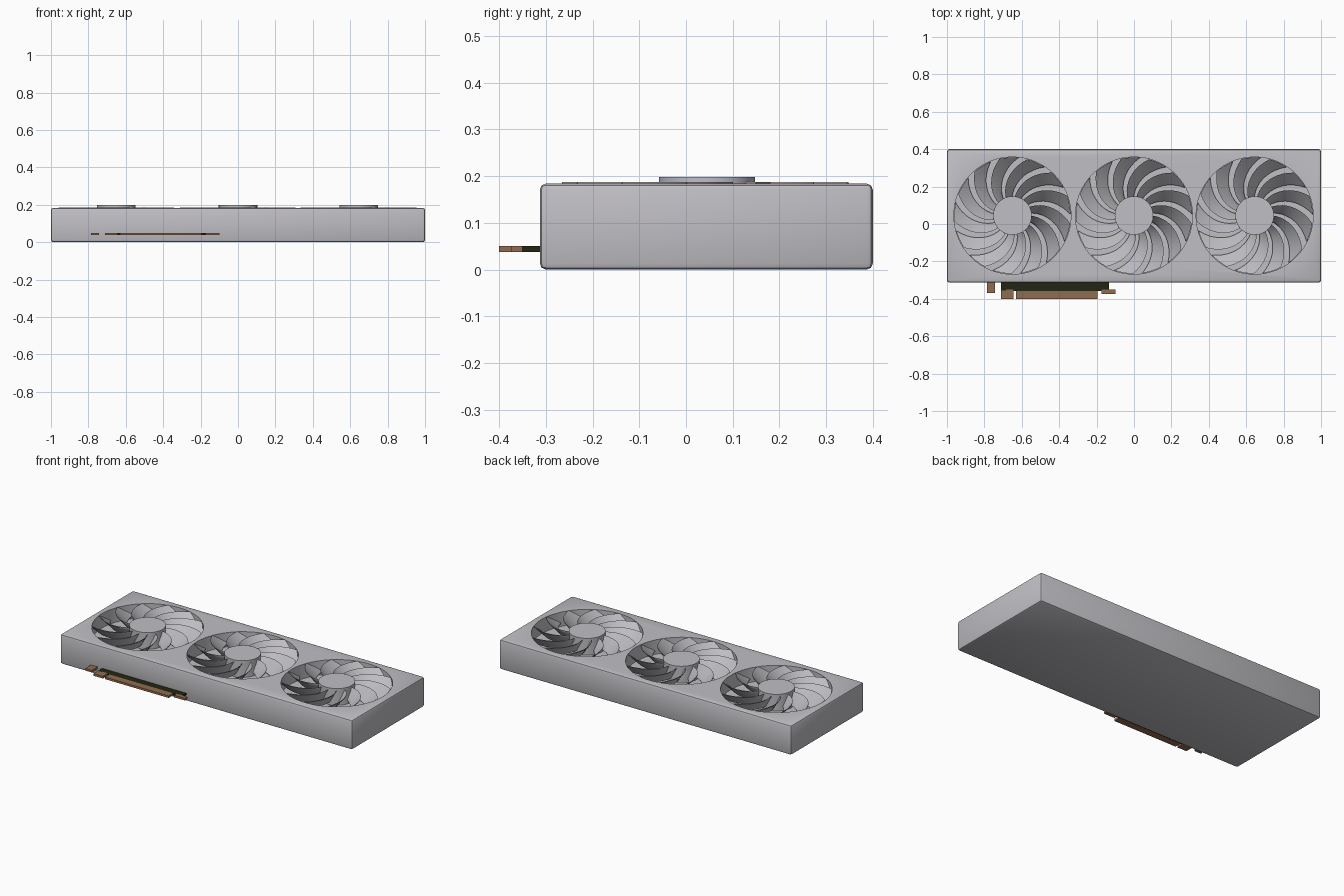
import bpy, bmesh, math

if "Cube" in bpy.data.objects:
    bpy.data.objects.remove(bpy.data.objects["Cube"])

def material(name, rgb):
    m = bpy.data.materials.new(name)
    m.diffuse_color = (*rgb, 1)
    m.use_nodes = True
    m.node_tree.nodes["Principled BSDF"].inputs["Base Color"].default_value = m.diffuse_color
    return m

SILVER = material("silver grey", (0.53, 0.52, 0.55))
COPPER = material("contact copper", (0.28, 0.15, 0.08))
BOARD = material("dark board green", (0.016, 0.018, 0.006))

FANS = [-0.65, 0.0, 0.645]      # fan centres along x
FY, FLOOR = 0.045, 0.095        # fan centre y, recess floor height

def finish(name, bm, mat):
    bmesh.ops.recalc_face_normals(bm, faces=bm.faces)
    me = bpy.data.meshes.new(name)
    bm.to_mesh(me)
    bm.free()
    ob = bpy.data.objects.new(name, me)
    bpy.context.collection.objects.link(ob)
    me.materials.append(mat)
    return ob

def box(name, x0, x1, y0, y1, z0, z1, mat):
    bm = bmesh.new()
    bmesh.ops.create_cube(bm, size=1)
    for v in bm.verts:
        v.co = (x0 + (v.co.x + .5) * (x1 - x0), y0 + (v.co.y + .5) * (y1 - y0),
                z0 + (v.co.z + .5) * (z1 - z0))
    return finish(name, bm, mat)

def cylinder(name, x, y, z0, z1, r, mat, sides=64):
    bm = bmesh.new()
    bmesh.ops.create_cone(bm, cap_ends=True, segments=sides, radius1=r, radius2=r, depth=z1 - z0)
    bmesh.ops.translate(bm, verts=bm.verts, vec=(x, y, (z0 + z1) / 2))
    return finish(name, bm, mat)

def select(ob):
    bpy.ops.object.select_all(action='DESELECT')
    ob.select_set(True)
    bpy.context.view_layer.objects.active = ob

def smooth(ob):
    select(ob)
    bpy.ops.object.shade_smooth_by_angle(angle=math.radians(35))

# Main housing with softened edges and three round recesses
body = box("housing", -1, 1, -0.313, 0.40, 0, 0.184, SILVER)
bev = body.modifiers.new("edges", 'BEVEL')
bev.width, bev.segments = 0.013, 2
select(body)
bpy.ops.object.modifier_apply(modifier=bev.name)
for x in FANS:
    cutter = cylinder("recess_cutter", x, FY, FLOOR, 0.3, 0.313, SILVER)
    cutter.hide_render = True
    cut = body.modifiers.new("recess", 'BOOLEAN')
    cut.operation, cut.solver, cut.object = 'DIFFERENCE', 'EXACT', cutter
    select(body)
    bpy.ops.object.modifier_apply(modifier=cut.name)
    bpy.data.objects.remove(cutter)
smooth(body)

# Fan blades: swept, twisted thin plates, high on the counter-clockwise edge
def fan_blades(name, cx, count=13, nr=10, nw=4):
    bm = bmesh.new()
    pitch = 2 * math.pi / count
    t = 0.004
    for b in range(count):
        layers = []
        for dz in (0, -t):
            grid = []
            for i in range(nr + 1):
                u = i / nr
                r = 0.095 + u * (0.311 - 0.095)
                sweep = -0.62 * u ** 1.3
                width = pitch * (0.72 - 0.04 * u)
                row = []
                for j in range(nw + 1):
                    w = j / nw
                    a = b * pitch + sweep - w * width
                    row.append(bm.verts.new((cx + r * math.cos(a), FY + r * math.sin(a),
                                             0.187 - 0.068 * w + dz)))
                grid.append(row)
            layers.append(grid)
        top, low = layers
        for i in range(nr):
            for j in range(nw):
                for g in layers:
                    bm.faces.new((g[i][j], g[i + 1][j], g[i + 1][j + 1], g[i][j + 1]))
            for j in (0, nw):
                bm.faces.new((top[i][j], top[i + 1][j], low[i + 1][j], low[i][j]))
        for j in range(nw):
            for i in (0, nr):
                bm.faces.new((top[i][j], top[i][j + 1], low[i][j + 1], low[i][j]))
    ob = finish(name, bm, SILVER)
    smooth(ob)

for n, x in enumerate(FANS, 1):
    fan_blades(f"fan_blades_{n}", x)
    smooth(cylinder(f"fan_hub_{n}", x, FY, FLOOR - 0.005, 0.198, 0.103, SILVER, 48))

# Edge connector: dark board strip with copper contact tabs
Z0, Z1 = 0.038, 0.050
box("connector_board", -0.71, -0.135, -0.357, -0.30, Z0, Z1, BOARD)
TABS = [(-0.787, -0.742, -0.37, -0.30), (-0.71, -0.645, -0.40, -0.355),
        (-0.685, -0.645, -0.36, -0.35), (-0.632, -0.195, -0.40, -0.357),
        (-0.175, -0.10, -0.375, -0.350)]
for n, (x0, x1, y0, y1) in enumerate(TABS, 1):
    box(f"contact_tab_{n}", x0, x1, y0, y1, Z0 - 0.0005, Z1 + 0.0005, COPPER)
